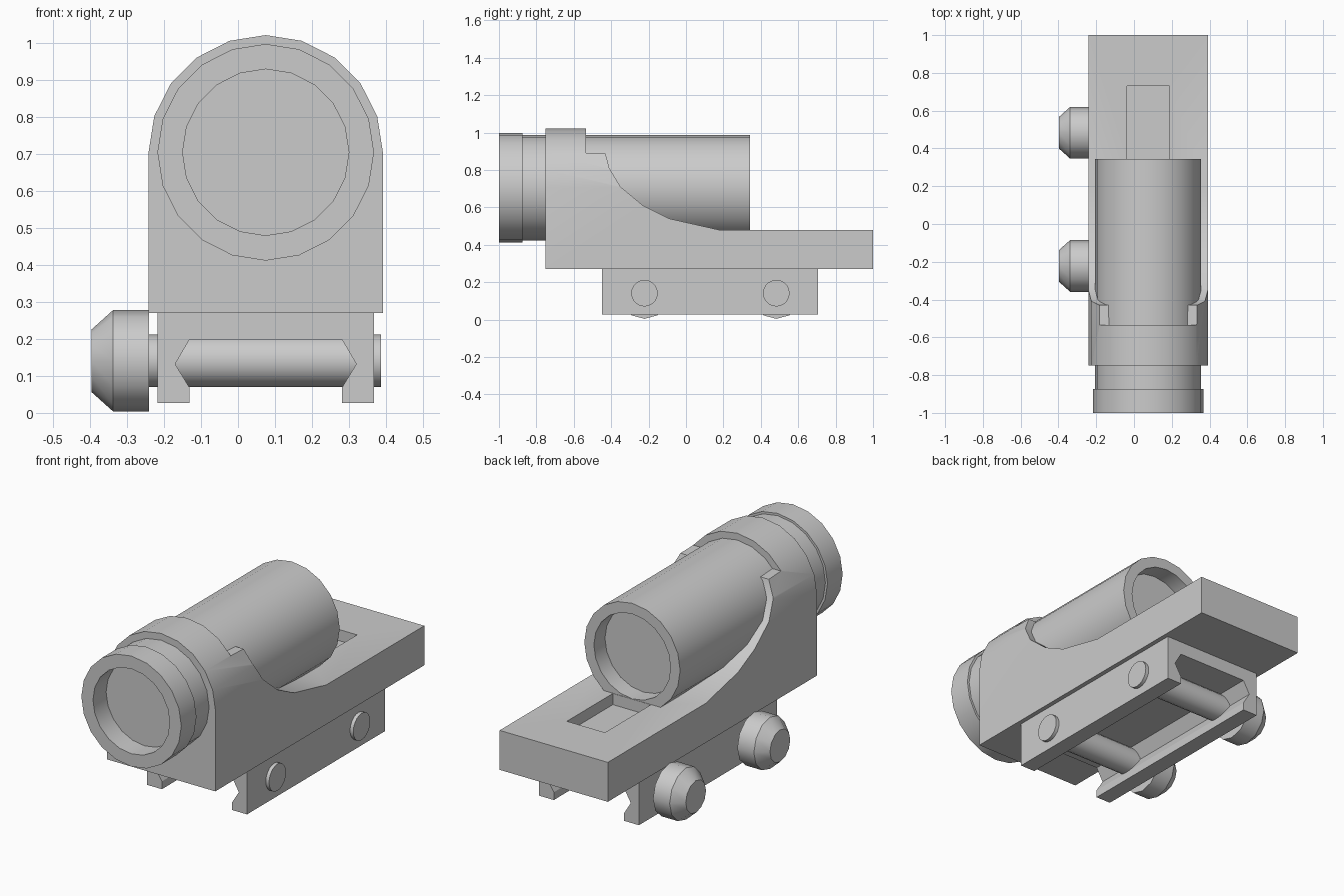
import bpy, bmesh, math
from mathutils import Vector

cube = bpy.data.objects.get("Cube")
if cube:
    bpy.data.objects.remove(cube)

CX = 0.075            # centre line of the sight
TUBE_Z = 0.705        # optical axis height
BOLT_Z = 0.141        # clamp bolt height

grey = bpy.data.materials.new("mid grey")
grey.use_nodes = True
COLOUR = (0.6, 0.6, 0.6, 1)
grey.diffuse_color = COLOUR
grey.node_tree.nodes["Principled BSDF"].inputs["Base Color"].default_value = COLOUR


def finish(name, bm):
    bmesh.ops.recalc_face_normals(bm, faces=bm.faces)
    mesh = bpy.data.meshes.new(name)
    bm.to_mesh(mesh)
    bm.free()
    mesh.materials.append(grey)
    obj = bpy.data.objects.new(name, mesh)
    bpy.context.collection.objects.link(obj)
    return obj


def smooth(obj, degrees=32):
    bpy.ops.object.select_all(action='DESELECT')
    obj.select_set(True)
    bpy.context.view_layer.objects.active = obj
    bpy.ops.object.shade_smooth_by_angle(angle=math.radians(degrees))


def prism(name, points, axis, start, end):
    """Extrude a closed 2D profile along x (points are y, z) or y (points are x, z)."""
    bm = bmesh.new()
    if axis == 'x':
        verts = [bm.verts.new((start, a, b)) for a, b in points]
        step = Vector((end - start, 0, 0))
    else:
        verts = [bm.verts.new((a, start, b)) for a, b in points]
        step = Vector((0, end - start, 0))
    face = bm.faces.new(verts)
    out = bmesh.ops.extrude_face_region(bm, geom=[face])
    moved = [v for v in out["geom"] if isinstance(v, bmesh.types.BMVert)]
    bmesh.ops.translate(bm, verts=moved, vec=step)
    return finish(name, bm)


def lathe(name, profile, axis, centre, sides):
    """Turn (position, radius) pairs around x or y, capping both ends."""
    bm = bmesh.new()
    rings = []
    for pos, r in profile:
        ring = []
        for i in range(sides):
            t = 2 * math.pi * i / sides
            s, c = r * math.sin(t), centre[1] + r * math.cos(t)
            co = (pos, centre[0] + s, c) if axis == 'x' else (centre[0] + s, pos, c)
            ring.append(bm.verts.new(co))
        rings.append(ring)
    for a, b in zip(rings, rings[1:]):
        for i in range(sides):
            j = (i + 1) % sides
            bm.faces.new((a[i], a[j], b[j], b[i]))
    bm.faces.new(rings[0])
    bm.faces.new(rings[-1])
    obj = finish(name, bm)
    smooth(obj)
    return obj


def boolean(obj, cutter, operation):
    mod = obj.modifiers.new(operation.lower(), 'BOOLEAN')
    mod.object, mod.operation, mod.solver = cutter, operation, 'EXACT'
    bpy.context.view_layer.objects.active = obj
    bpy.ops.object.modifier_apply(modifier=mod.name)
    bpy.data.objects.remove(cutter)


# Housing: arched block trimmed to the swept side outline
HALF = 0.317
arch = [(CX + HALF * math.cos(math.pi * i / 10), TUBE_Z + HALF * math.sin(math.pi * i / 10))
        for i in range(11)]
arch += [(CX - HALF, 0.27), (CX + HALF, 0.27)]
housing = prism("housing", arch, 'y', -0.75, 1.0)
outline = [(-0.9, 0.1), (-0.9, 1.2), (-0.535, 1.2), (-0.535, 0.89), (-0.43, 0.887),
           (-0.41, 0.81), (-0.35, 0.71), (-0.23, 0.61), (-0.09, 0.54), (0.18, 0.479),
           (1.1, 0.479), (1.1, 0.1)]
boolean(housing, prism("outline_cutter", outline, 'x', -0.5, 0.7), 'INTERSECT')

# Rectangular recess in the rear deck
slot = [(0.345, 0.42), (0.73, 0.42), (0.73, 0.6), (0.345, 0.6)]
boolean(housing, prism("slot_cutter", slot, 'x', -0.036, 0.187), 'DIFFERENCE')
smooth(housing, 25)

# Optical tube with front rim and a recessed lens at each end
lathe("optic_tube",
      [(-0.89, 0.225), (-1.0, 0.225), (-1.0, 0.293), (-0.873, 0.293), (-0.873, 0.281),
       (0.343, 0.281), (0.343, 0.225), (0.25, 0.225)],
      'y', (CX, TUBE_Z), 20)

# Clamp rail with an undercut channel, mirrored about the centre line
half = [(0.293, 0.27), (0.293, 0.027), (0.206, 0.027), (0.206, 0.068), (0.245, 0.132), (0.206, 0.199)]
rail = [(CX + x, z) for x, z in half] + [(CX - x, z) for x, z in reversed(half)]
prism("clamp_rail", rail, 'y', -0.45, 0.705)

# Cross bolts and thumb knobs
for label, y in (("front", -0.222), ("rear", 0.483)):
    lathe(label + "_bolt", [(-0.26, 0.071), (0.387, 0.071)], 'x', (y, BOLT_Z), 20)
    lathe(label + "_knob", [(-0.241, 0.137), (-0.338, 0.137), (-0.396, 0.085)],
          'x', (y, BOLT_Z), 12).data.shade_smooth()
    knob = bpy.data.objects[label + "_knob"]
    smooth(knob, 50)
